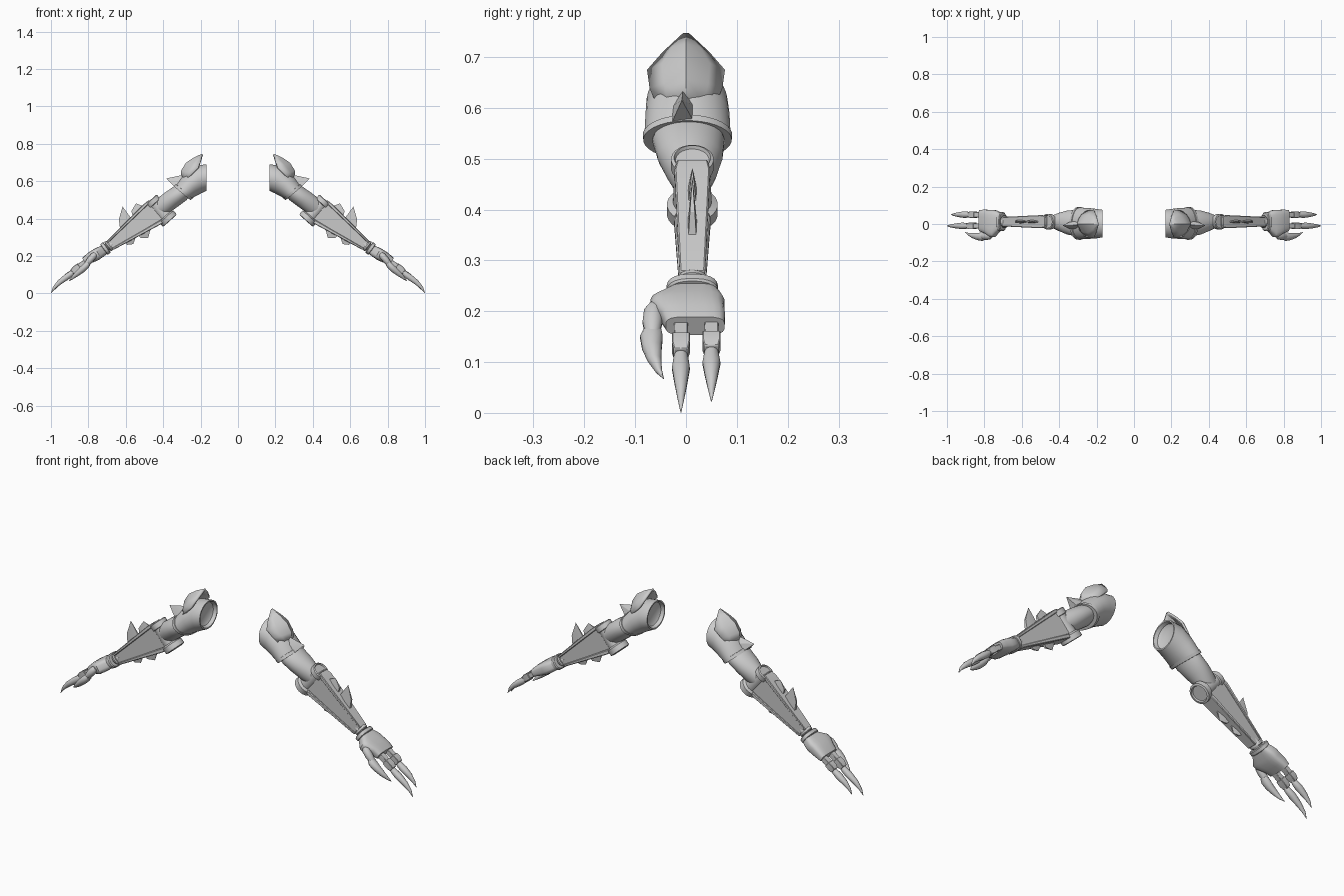
import bpy, bmesh, math
from mathutils import Vector

grey = bpy.data.materials.new("warm_grey")
grey.diffuse_color = (0.6, 0.6, 0.6, 1)


def finish(name, bm, angle=35, bevel=0.0, solid=0.0):
    """Turn a bmesh of the right-hand part into an object mirrored to the left."""
    bmesh.ops.recalc_face_normals(bm, faces=bm.faces)
    me = bpy.data.meshes.new(name)
    bm.to_mesh(me)
    bm.free()
    me.materials.append(grey)
    ob = bpy.data.objects.new(name, me)
    bpy.context.collection.objects.link(ob)
    bpy.ops.object.select_all(action='DESELECT')
    ob.select_set(True)
    bpy.context.view_layer.objects.active = ob
    bpy.ops.object.shade_smooth_by_angle(angle=math.radians(angle))
    if solid:
        m = ob.modifiers.new("Thickness", 'SOLIDIFY')
        m.thickness = solid
        m.offset = 0
    if bevel:
        m = ob.modifiers.new("Bevel", 'BEVEL')
        m.width = bevel
        m.segments = 1
    m = ob.modifiers.new("Mirror", 'MIRROR')
    m.use_mirror_merge = False
    return ob


def loft(name, secs, n=24, power=2.0, **kw):
    """Skin rings (x, y, z, half width, half height, downward pitch in degrees)."""
    bm = bmesh.new()
    rings = []
    for x, y, z, hw, hh, a in secs:
        a = math.radians(a)
        ring = []
        for i in range(n):
            t = 2 * math.pi * (i + 0.5) / n
            c, s = math.cos(t), math.sin(t)
            if n == 4:
                c, s = c * math.sqrt(2), s * math.sqrt(2)
            else:
                c = math.copysign(abs(c) ** (2 / power), c)
                s = math.copysign(abs(s) ** (2 / power), s)
            ring.append(bm.verts.new((x + s * hh * math.sin(a), y + c * hw,
                                      z + s * hh * math.cos(a))))
        rings.append(ring)
    for r, q in zip(rings, rings[1:]):
        for i in range(n):
            j = (i + 1) % n
            bm.faces.new((r[i], r[j], q[j], q[i]))
    bm.faces.new(rings[0])
    bm.faces.new(rings[-1])
    return finish(name, bm, **kw)


def hull(name, pts, **kw):
    bm = bmesh.new()
    for p in pts:
        bm.verts.new(p)
    res = bmesh.ops.convex_hull(bm, input=bm.verts)
    junk = [v for v in res["geom_interior"] if isinstance(v, bmesh.types.BMVert)]
    bmesh.ops.delete(bm, geom=junk, context='VERTS')
    return finish(name, bm, angle=20, **kw)


# Shoulder sleeve with a dished opening and an outer rim
loft("shoulder_sleeve", [
    (.195, .002, .62, .045, .042, 0), (.185, .002, .62, .062, .058, 0),
    (.168, .002, .62, .068, .064, 0), (.168, .002, .62, .074, .071, 0),
    (.21, .002, .61, .080, .075, 12), (.25, .003, .583, .083, .067, 32),
    (.288, .003, .547, .085, .057, 49), (.288, .003, .547, .088, .061, 50),
    (.300, .003, .537, .087, .059, 50), (.300, .003, .537, .074, .048, 50)], n=32)

# Upper arm
loft("upper_arm", [
    (.27, .004, .565, .062, .040, 42), (.31, .005, .535, .071, .050, 42),
    (.355, .008, .503, .064, .051, 40), (.395, .011, .473, .050, .050, 38),
    (.425, .0125, .45, .036, .046, 38)], n=28)

# Leaf-shaped shoulder plate: ridge x, ridge z, edge x, edge z, half width
bm = bmesh.new()
rows = []
for rx, rz, ex, ez, w in [(.19, .743, .19, .743, .003), (.235, .722, .200, .707, .042),
                          (.275, .695, .213, .672, .073), (.300, .655, .248, .637, .068),
                          (.300, .614, .278, .606, .055)]:
    row = []
    for s in (-1, -.6, 0, .6, 1):
        k = abs(s) ** 1.6
        row.append(bm.verts.new((rx + (ex - rx) * k, s * w, rz + (ez - rz) * k)))
    rows.append(row)
for r, q in zip(rows, rows[1:]):
    for i in range(4):
        bm.faces.new((r[i], r[i + 1], q[i + 1], q[i]))
finish("shoulder_plate", bm, solid=.010)

# Spike on the sleeve
hull("shoulder_spike", [
    (.383, -.008, .615), (.295, -.006, .634), (.335, -.03, .566), (.335, .015, .573),
    (.30, .016, .605), (.285, -.03, .60)])

# Elbow barrel with a raised disc at each end
EY = .0125
loft("elbow_joint", [(x, EY, z, r, r, -48) for x, z, r in [
    (.368, .394, .036), (.363, .389, .040), (.365, .391, .050), (.383, .410, .050),
    (.388, .415, .038), (.445, .479, .036), (.447, .481, .042), (.464, .499, .042),
    (.466, .502, .036), (.462, .497, .033)]])

# Forearm core between two flange plates
loft("forearm_core", [(.428, EY, .450, .029, .060, 37), (.690, EY, .254, .021, .024, 37)],
     n=4, bevel=.004)
loft("forearm_top_plate", [
    (.470, EY, .494, .030, .008, 46), (.495, EY, .474, .035, .009, 46),
    (.700, EY, .274, .025, .006, 46)], n=4, bevel=.003)
loft("forearm_bottom_plate", [
    (.392, EY, .394, .030, .008, 29), (.420, EY, .377, .036, .010, 29),
    (.670, EY, .238, .025, .006, 29)], n=4, bevel=.003)


# Blade fins along the forearm: two base ends, tip, bulging outer point
def fin(name, a, b, tip, out, t=.008):
    pts = [(p[0], EY + s * w, p[1]) for p, w in ((a, t * .5), (b, t), (out, t * .6))
           for s in (-1, 1)]
    mid = ((a[0] + b[0]) / 2, (a[1] + b[1]) / 2)
    pts += [(mid[0], EY + s * t * 1.2, mid[1]) for s in (-1, 1)]
    hull(name, pts + [(tip[0], EY, tip[1])])


fin("top_fin_upper", (.505, .465), (.562, .408), (.545, .482), (.570, .440))
fin("top_fin_lower", (.570, .400), (.630, .342), (.617, .465), (.637, .395))
fin("bottom_fin_upper", (.465, .352), (.535, .313), (.480, .298), (.520, .296))
fin("bottom_fin_lower", (.545, .307), (.607, .273), (.560, .264), (.592, .260))

# Wrist neck and its two rings
loft("wrist_neck", [(.670, EY, .268, .022, .022, 38), (.715, EY, .234, .030, .022, 38)])
loft("wrist_ring_thin", [
    (.684, EY, .260, .030, .028, 38), (.688, EY, .257, .034, .031, 38),
    (.694, EY, .252, .034, .031, 38), (.697, EY, .249, .030, .028, 38)])
loft("wrist_ring_thick", [
    (.700, EY, .247, .046, .031, 36), (.703, EY, .245, .051, .035, 36),
    (.715, EY, .236, .051, .035, 36), (.718, EY, .234, .046, .031, 36)], power=2.6)

# Palm, widening towards the thumb side
loft("palm", [
    (.712, .015, .236, .044, .026, 34), (.728, .011, .226, .057, .029, 32),
    (.748, .003, .214, .073, .031, 30), (.765, .003, .204, .072, .032, 30),
    (.795, .014, .188, .063, .028, 30), (.822, .018, .171, .058, .021, 30)],
    n=20, power=3.6)

# Two fingers: knuckle stud, two blocks and a curved claw
for tag, y, k in (("inner", -.010, 1.0), ("outer", .050, .87)):
    def f(secs):
        return [(.825 + (x - .825) * k, y, .165 + (z - .165) * k, w, h, a)
                for x, z, w, h, a in secs]
    loft(tag + "_knuckle_stud", [
        (.765, y, .226, .002, .005, 32), (.788, y, .212, .015, .010, 32),
        (.802, y, .202, .013, .011, 32), (.826, y, .181, .003, .005, 32)], n=8, angle=20)
    loft(tag + "_finger_base", f([(.812, .172, .014, .013, 34), (.855, .143, .014, .013, 36)]),
         n=4, bevel=.002)
    loft(tag + "_finger_middle", f([(.850, .147, .018, .016, 38), (.872, .130, .018, .017, 38),
                                    (.888, .116, .014, .013, 38)]), n=4, bevel=.002)
    loft(tag + "_finger_claw", f([
        (.878, .122, .011, .011, 36), (.890, .107, .015, .015, 36), (.918, .087, .018, .017, 37),
        (.955, .059, .013, .014, 45), (.984, .029, .007, .008, 58),
        (1.0, .001, .0008, .0008, 65)]), n=12)

# Thumb segment and claw
loft("thumb_base", [
    (.762, -.062, .212, .012, .012, 48), (.772, -.064, .201, .019, .018, 48),
    (.792, -.066, .178, .020, .018, 48), (.810, -.066, .156, .015, .014, 46)], n=12)
loft("thumb_claw", [
    (.800, -.066, .162, .018, .015, 44), (.812, -.068, .149, .023, .018, 44),
    (.834, -.067, .128, .020, .018, 43), (.862, -.062, .104, .014, .014, 43),
    (.886, -.054, .083, .007, .008, 43), (.903, -.044, .067, .0008, .0008, 43)], n=12)
